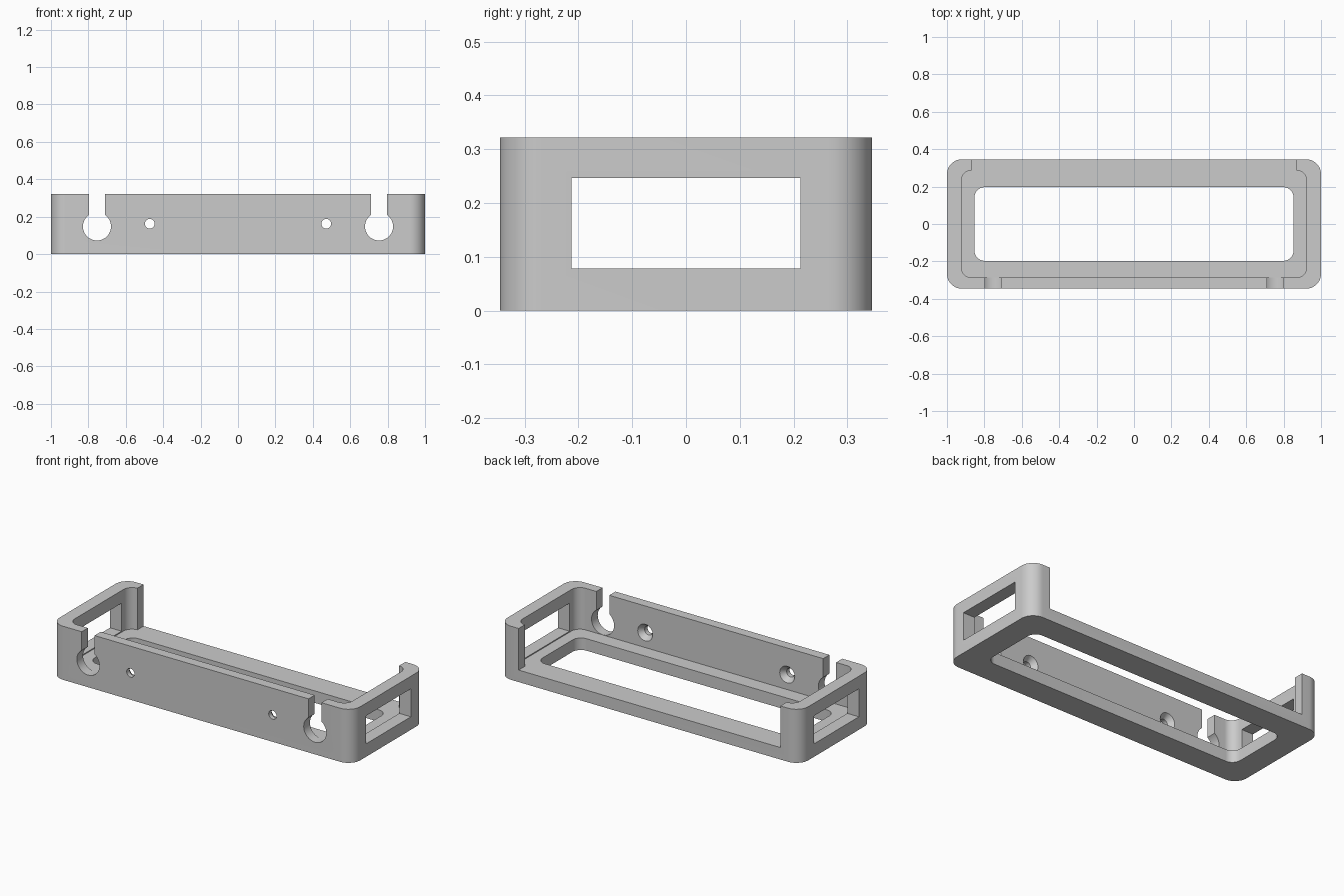
import bpy, bmesh, math

if "Cube" in bpy.data.objects:
    bpy.data.objects.remove(bpy.data.objects["Cube"])

HX, HY, TOP = 1.0, 0.346, 0.322     # outer half sizes and height
FLOOR = 0.072                       # floor thickness
IN_Y = 0.287                        # inner wall face

grey = bpy.data.materials.new("light_grey")
grey.diffuse_color = (0.6, 0.6, 0.6, 1)
grey.use_nodes = True
grey.node_tree.nodes["Principled BSDF"].inputs["Base Color"].default_value = grey.diffuse_color


def arc(cx, cy, r, a0, a1, n):
    return [(cx + r * math.cos(math.radians(a0 + (a1 - a0) * i / n)),
             cy + r * math.sin(math.radians(a0 + (a1 - a0) * i / n))) for i in range(n + 1)]


def rounded(hx, hy, r, n=12):
    pts = []
    for i, (sx, sy) in enumerate([(1, 1), (-1, 1), (-1, -1), (1, -1)]):
        pts += arc(sx * (hx - r), sy * (hy - r), r, 90 * i, 90 * i + 90, n)
    return pts


def rect(x0, x1, y0, y1):
    return [(x0, y0), (x1, y0), (x1, y1), (x0, y1)]


def loft(name, rings):
    """Closed solid through matching rings of 3D points."""
    bm = bmesh.new()
    vs = [[bm.verts.new(p) for p in ring] for ring in rings]
    n = len(vs[0])
    bm.faces.new(vs[0])
    bm.faces.new(vs[-1])
    for a, b in zip(vs, vs[1:]):
        for i in range(n):
            j = (i + 1) % n
            bm.faces.new((a[i], a[j], b[j], b[i]))
    bmesh.ops.recalc_face_normals(bm, faces=bm.faces)
    me = bpy.data.meshes.new(name)
    bm.to_mesh(me)
    bm.free()
    ob = bpy.data.objects.new(name, me)
    bpy.context.collection.objects.link(ob)
    return ob


def prism(name, pts, axis, a, b):
    place = {"x": lambda p, t: (t, p[0], p[1]),
             "y": lambda p, t: (p[0], t, p[1]),
             "z": lambda p, t: (p[0], p[1], t)}[axis]
    return loft(name, [[place(p, t) for p in pts] for t in (a, b)])


# Solid block with rounded upright corners
frame = prism("mounting_frame", rounded(HX, HY, 0.08), "z", 0, TOP)
frame.data.materials.append(grey)

# Cavity, open back, floor opening and end windows
cutters = [
    prism("cavity_cutter", rounded(0.923, IN_Y, 0.055), "z", FLOOR, 0.5),
    prism("back_cutter", rect(-0.87, 0.87, 0.1, 0.5), "z", FLOOR, 0.5),
    prism("floor_cutter", rounded(0.853, 0.197, 0.055), "z", -0.1, 0.2),
    prism("window_cutter", rect(-0.213, 0.213, 0.078, 0.246), "x", -1.1, 1.1),
]

for s in (-1, 1):
    # Keyhole cable slot: round hole with a neck open to the top
    cx, cz, r, w = s * 0.754, 0.148, 0.075, 0.043
    a = math.degrees(math.acos(w / r))
    key = arc(cx, cz, r, 180 - a, 360 + a, 48) + [(cx + w, 0.5), (cx - w, 0.5)]
    cutters.append(prism("cable_slot_cutter", key, "y", -0.5, -0.25))
    # Screw hole, countersunk from inside
    rings = []
    for y, rad in [(-0.5, 0.026), (-0.318, 0.026), (-IN_Y, 0.05), (-0.274, 0.06)]:
        rings.append([(x, y, z) for x, z in arc(s * 0.472, 0.162, rad, 0, 360, 32)[:-1]])
    cutters.append(loft("screw_hole_cutter", rings))

bpy.context.view_layer.objects.active = frame
for c in cutters:
    c.hide_render = True
    m = frame.modifiers.new("cut", "BOOLEAN")
    m.operation, m.solver, m.object = "DIFFERENCE", "EXACT", c
    bpy.ops.object.modifier_apply(modifier=m.name)
    bpy.data.objects.remove(c)

# Smooth the round corners, keep edges sharp
bpy.ops.object.select_all(action="DESELECT")
frame.select_set(True)
bpy.ops.object.shade_smooth_by_angle(angle=math.radians(30))
